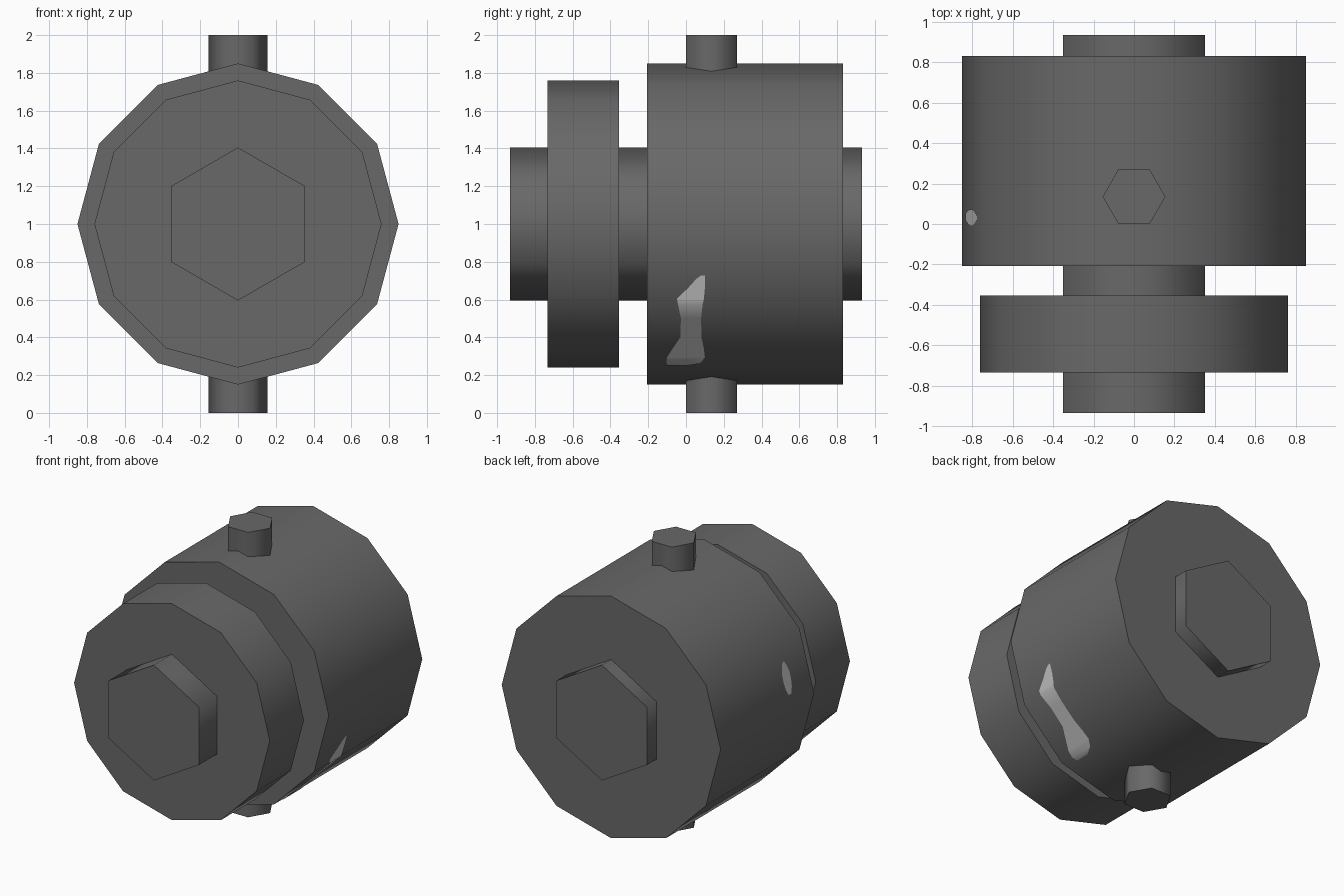
import bpy, math

if "Cube" in bpy.data.objects:
    bpy.data.objects.remove(bpy.data.objects["Cube"])


def material(name, v):
    m = bpy.data.materials.new(name)
    m.diffuse_color = (v, v, v, 1)
    m.use_nodes = True
    m.node_tree.nodes["Principled BSDF"].inputs["Base Color"].default_value = m.diffuse_color
    return m


dark = material("dark grey metal", 0.14)
light = material("light grey wear", 0.55)


def prism(name, sides, radius, depth, loc, rot):
    bpy.ops.mesh.primitive_cylinder_add(vertices=sides, radius=radius, depth=depth,
                                        location=loc, rotation=rot)
    ob = bpy.context.object
    ob.name = name
    ob.data.materials.append(dark)
    # soft sides, crisp end caps
    bpy.ops.object.shade_smooth_by_angle(angle=math.radians(65))
    return ob


def along_y(name, sides, radius, y0, y1):
    return prism(name, sides, radius, y1 - y0, (0, (y0 + y1) / 2, 1),
                 (math.pi / 2, 0, 0))


# Barrel, front disc and axle
along_y("barrel", 12, 0.85, -0.207, 0.83)
along_y("front_disc", 12, 0.76, -0.733, -0.354)
along_y("axle", 6, 0.405, -0.933, 0.933)

# Vertical pin through the barrel
prism("vertical_pin", 6, 0.155, 2, (0, 0.135, 1), (0, 0, math.pi / 2))


def barrel_x(z, r=0.854):
    # half width of the 12-sided barrel at height z
    pts = [(r * math.cos(math.radians(a)), 1 + r * math.sin(math.radians(a)))
           for a in range(-90, 91, 30)]
    for (xa, za), (xb, zb) in zip(pts, pts[1:]):
        if za <= z <= zb:
            return xa + (xb - xa) * (z - za) / (zb - za)
    return 0


def wear_patch(name, side, rows):
    # rows of (z, y_min, y_max), from bottom to top, laid on the barrel
    verts, faces = [], []
    for z, ya, yb in rows:
        x = side * barrel_x(z)
        verts += [(x, ya, z), (x, yb, z)]
    for i in range(0, len(verts) - 2, 2):
        f = (i, i + 1, i + 3, i + 2)
        faces.append(f if side > 0 else f[::-1])
    me = bpy.data.meshes.new(name)
    me.from_pydata(verts, [], faces)
    me.materials.append(light)
    me.shade_smooth()
    ob = bpy.data.objects.new(name, me)
    bpy.context.collection.objects.link(ob)


# Pale worn marks on both flanks
wear_patch("right_wear_mark", 1, [
    (0.25, -0.10, 0.00), (0.2604, -0.105, 0.075), (0.295, -0.10, 0.10),
    (0.34, -0.07, 0.095), (0.40, -0.03, 0.082), (0.50, -0.027, 0.08),
    (0.573, -0.042, 0.088), (0.605, -0.048, 0.095), (0.66, 0.01, 0.10),
    (0.71, 0.055, 0.10), (0.728, 0.08, 0.10)])
wear_patch("left_wear_mark", -1, [
    (1.08, 0.02, 0.05), (1.12, 0.0, 0.067), (1.17, -0.01, 0.073),
    (1.22, -0.01, 0.07), (1.26, 0.005, 0.055), (1.29, 0.02, 0.04)])
